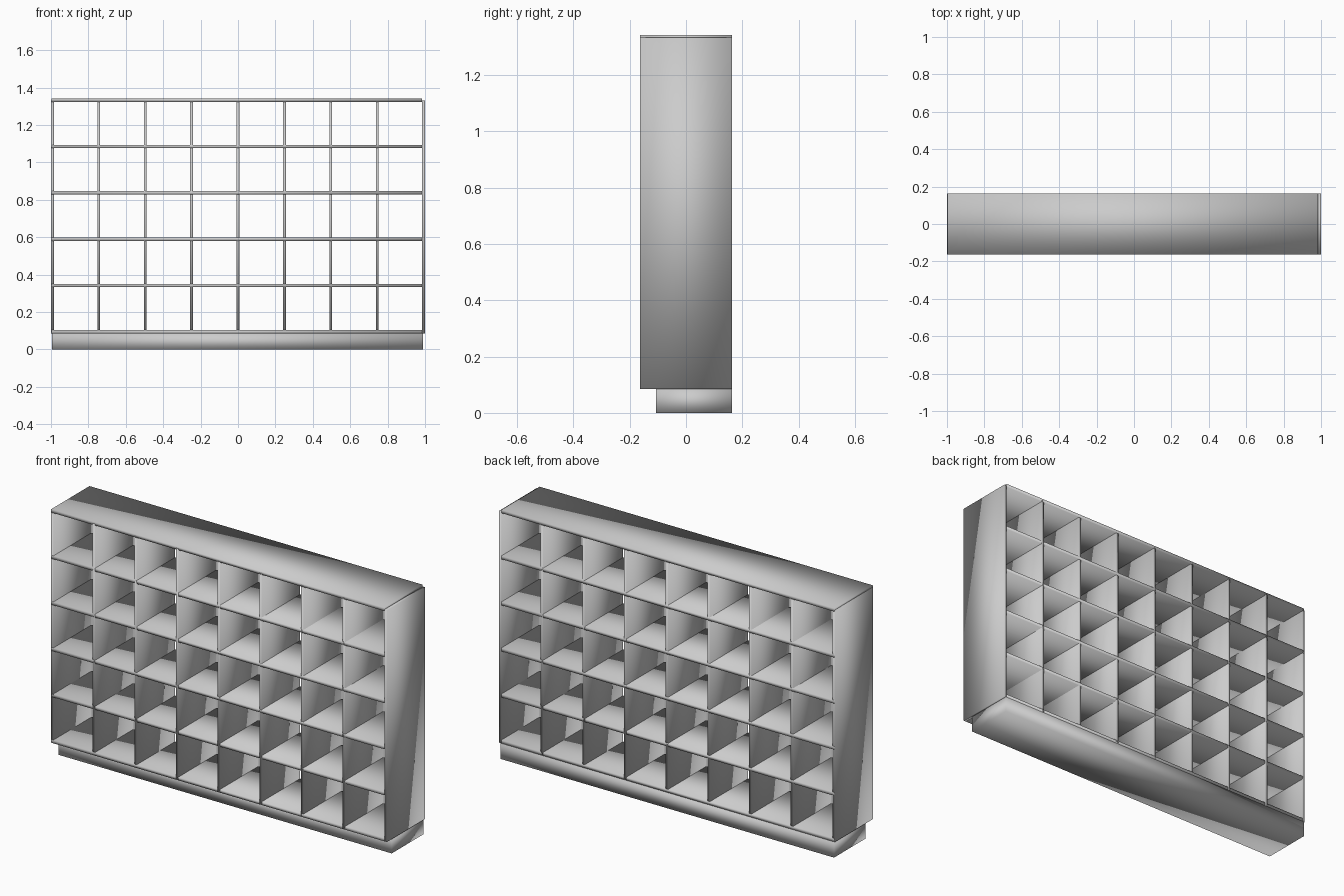
import bpy

if "Cube" in bpy.data.objects:
    bpy.data.objects.remove(bpy.data.objects["Cube"], do_unlink=True)

GREY = (0.6, 0.6, 0.6, 1)
paint = bpy.data.materials.new("light grey")
paint.use_nodes = True
paint.diffuse_color = GREY
paint.node_tree.nodes["Principled BSDF"].inputs["Base Color"].default_value = GREY


def board(name, x, y, z):
    """Smooth-shaded box spanning the given (low, high) ranges."""
    spans = (x, y, z)
    bpy.ops.mesh.primitive_cube_add(size=1, location=[(a + b) / 2 for a, b in spans])
    ob = bpy.context.object
    ob.name = name
    ob.scale = [b - a for a, b in spans]
    bpy.ops.object.transform_apply(location=False, rotation=False, scale=True)
    ob.data.materials.append(paint)
    bpy.ops.object.shade_smooth()
    return ob


DEPTH = (-0.1625, 0.1625)
BOTTOM, TOP = 0.085, 1.342
COLUMNS, ROWS = 8, 5
SHELF, PANEL = 0.018, 0.015

# Recessed plinth
board("plinth", (-0.995, 0.99), (-0.107, DEPTH[1]), (0, BOTTOM))

# Full-width shelves, with the top board capping the left-hand panel
pitch = (TOP - BOTTOM - SHELF) / ROWS
for i in range(ROWS + 1):
    z = BOTTOM + i * pitch
    name = "top_board" if i == ROWS else "bottom_board" if i == 0 else f"shelf_{i}"
    board(name, (-0.998, 0.985), DEPTH, (z, z + SHELF))

# Upright panels
step = (2 - PANEL) / COLUMNS
for i in range(COLUMNS + 1):
    x = -1 + i * step
    name = "right_side" if i == 0 else "left_side" if i == COLUMNS else f"divider_{i}"
    board(name, (x, x + PANEL), DEPTH, (BOTTOM, TOP - 0.01))
